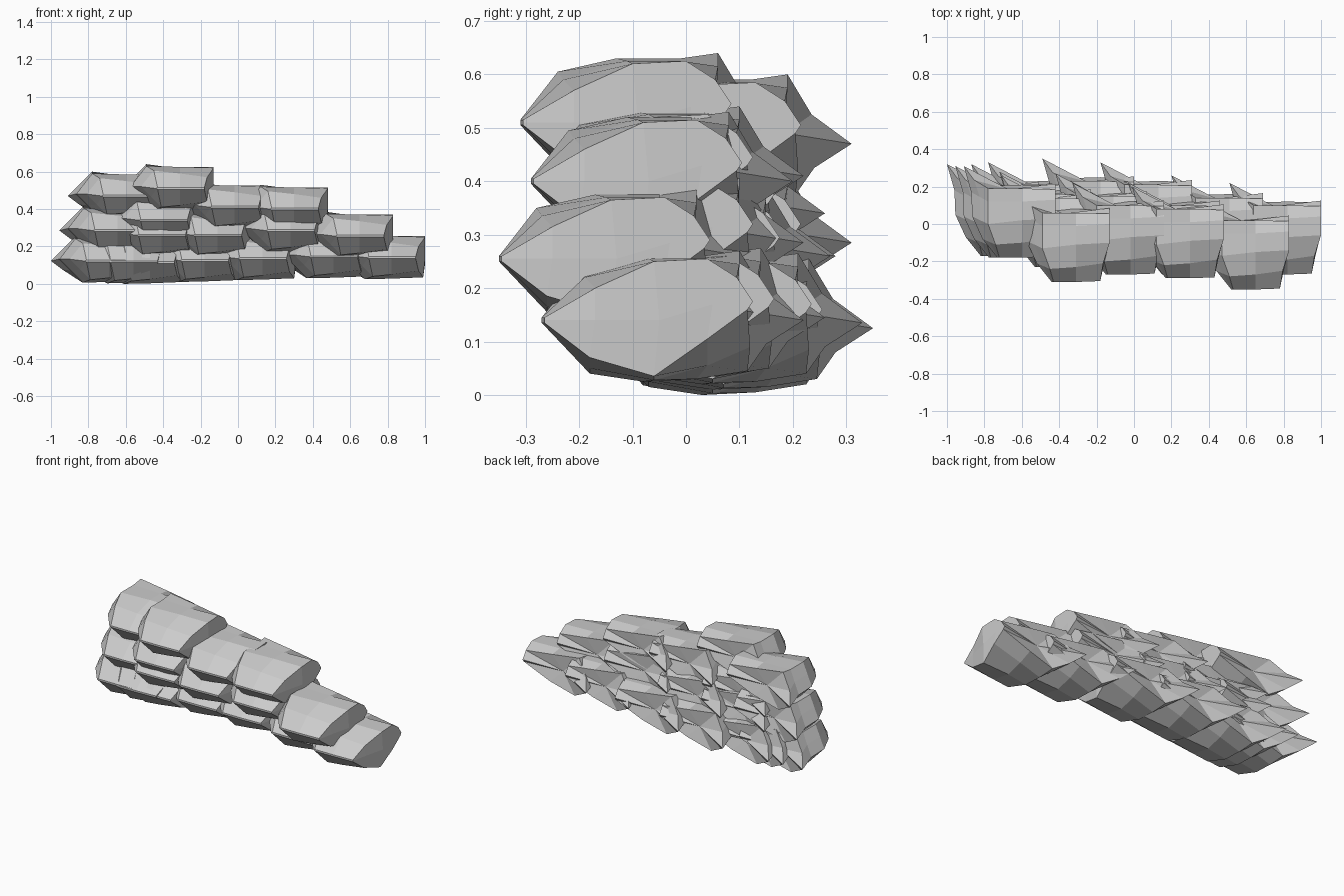
import bpy, bmesh
from mathutils import Vector

if "Cube" in bpy.data.objects:
    bpy.data.objects.remove(bpy.data.objects["Cube"])

# Stone shape: rings from the front tip to the back, origin on the right end.
# Points go round: left, top left, top mid, top right, right, bottom right, bottom mid, bottom left
RINGS = [
    [(-.31, -.27, 0), (-.30, -.27, .005), (-.18, -.27, .005), (-.05, -.265, .005),
     (-.05, -.265, 0), (-.05, -.265, -.005), (-.18, -.27, -.005), (-.30, -.27, -.005)],
    [(-.39, -.17, .01), (-.32, -.20, .095), (-.18, -.19, .08), (-.035, -.17, .06),
     (-.03, -.17, 0), (-.035, -.18, -.07), (-.18, -.18, -.09), (-.28, -.18, -.10)],
    [(-.445, -.05, .01), (-.36, -.09, .12), (-.18, -.07, .115), (0, -.06, .11),
     (0, -.05, 0), (-.01, -.06, -.105), (-.18, -.06, -.112), (-.32, -.08, -.115)],
    [(-.45, .08, .01), (-.36, .03, .12), (-.18, .03, .115), (0, .04, .115),
     (0, .05, .03), (0, .04, -.035), (-.18, .04, -.085), (-.33, .02, -.11)],
    [(-.49, .22, 0), (-.36, .10, .13), (-.18, .10, .105), (0, .095, .08),
     (0, .125, .035), (0, .115, .02), (-.18, .12, -.05), (-.34, .115, -.095)],
]
# Hollow curve points on either side of the horn
HORN_TOP, HORN_BOTTOM = Vector((-.435, .145, .055)), Vector((-.43, .15, -.045))

grey = bpy.data.materials.new("stone_grey")
grey.diffuse_color = (.53, .53, .53, 1)
grey.use_nodes = True
grey.node_tree.nodes["Principled BSDF"].inputs["Base Color"].default_value = grey.diffuse_color


def stone_mesh():
    bm = bmesh.new()
    rings = []
    for ring in RINGS:
        p = [Vector(q) for q in ring]
        back = ring is RINGS[-1]
        upper = HORN_TOP if back else p[0].lerp(p[1], .5)
        lower = HORN_BOTTOM if back else p[0].lerp(p[7], .5)
        rings.append([bm.verts.new(q) for q in [p[0], upper, *p[1:], lower]])
    n = len(rings[0])
    for a, b in zip(rings, rings[1:]):
        for i in range(n):
            j = (i + 1) % n
            bm.faces.new((a[i], a[j], b[j], b[i]))
    bm.faces.new(rings[0])
    # hollow back between peak and horn
    c = bm.verts.new((-.25, .095, .02))
    for i in range(n):
        bm.faces.new((rings[-1][i], rings[-1][(i + 1) % n], c))
    bmesh.ops.recalc_face_normals(bm, faces=bm.faces)
    me = bpy.data.meshes.new("stone")
    bm.to_mesh(me)
    bm.free()
    me.materials.append(grey)
    return me


# Each course: (right end x, y offset, middle z) per stone
COURSES = {
    "bottom_stone": [(-.51, .10, .122), (-.38, .10, .118), (-.29, .11, .115), (0, .13, .125),
                     (.31, .11, .135), (.69, .04, .145), (1.0, 0, .14)],
    "second_stone": [(-.465, .09, .285), (-.23, .06, .26), (.07, .05, .26),
                     (.46, .0, .285), (.83, -.08, .255)],
    "third_stone": [(-.22, .04, .34), (.16, .0, .41), (.48, -.02, .40)],
    "top_stone": [(-.42, .09, .47), (-.13, -.04, .51)],
}

stone = stone_mesh()
for name, places in COURSES.items():
    for k, loc in enumerate(places):
        ob = bpy.data.objects.new(f"{name}_{k + 1}", stone)
        ob.location = loc
        bpy.context.collection.objects.link(ob)
